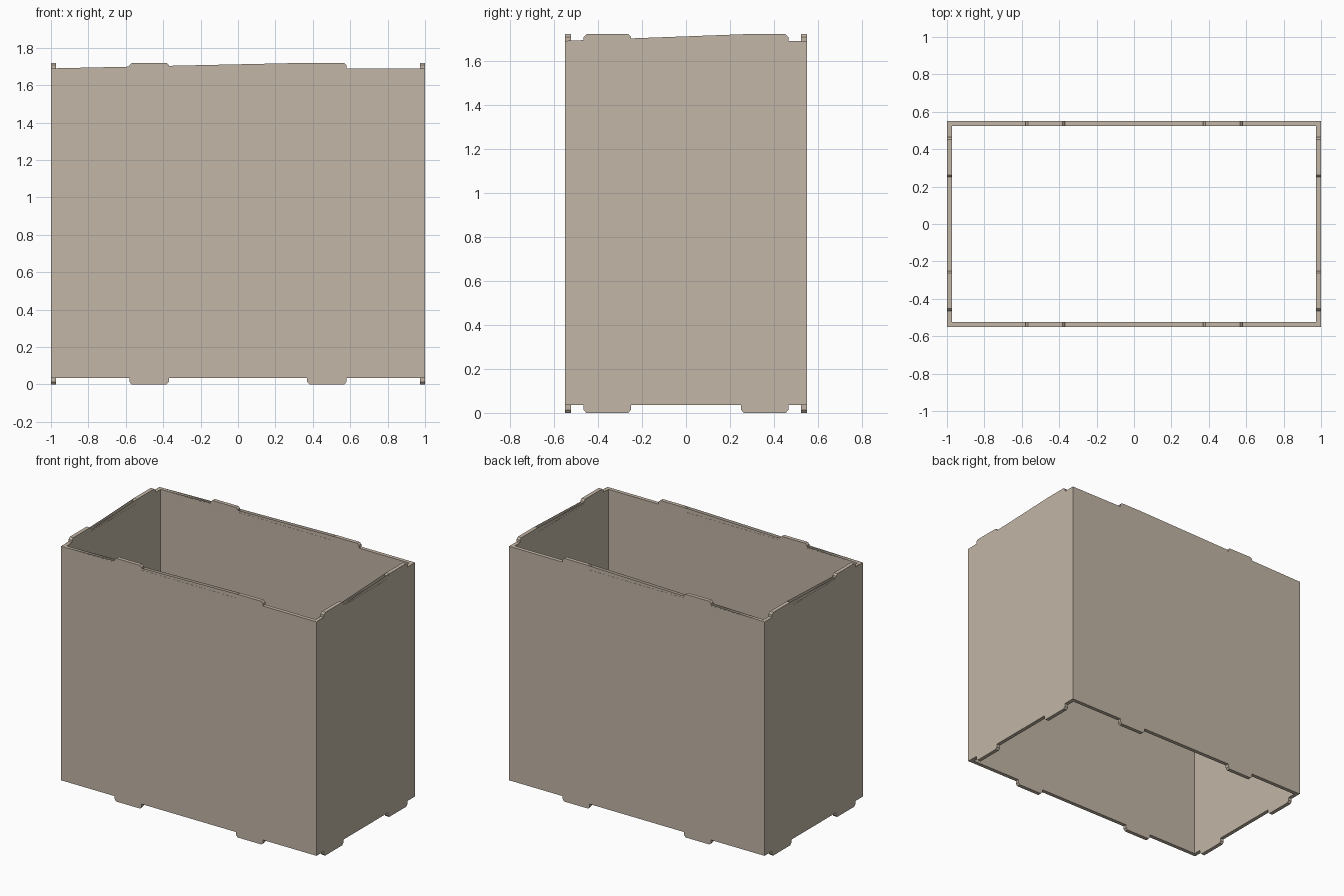
import bpy, bmesh
from mathutils import Matrix, Vector

if "Cube" in bpy.data.objects:
    bpy.data.objects.remove(bpy.data.objects["Cube"])

HX, HY, T = 1.0, 0.55, 0.027           # half length, half depth, wall thickness
Z0, Z1, TOP = 0.035, 1.69, 1.72        # wall bottom, wall top, tab top

mat = bpy.data.materials.new("cardboard beige")
mat.diffuse_color = (0.54, 0.465, 0.38, 1)
mat.use_nodes = True
mat.node_tree.nodes["Principled BSDF"].inputs["Base Color"].default_value = mat.diffuse_color


def tab(a, b, base, tip):
    """Profile of one tab from a to b, with chamfered corners; wider chamfer on one end."""
    s = 1 if b > a else -1
    k = base + (tip - base) * 0.6
    return [(a, base), (a, k), (a + s * 0.012, tip),
            (b - s * 0.012, tip), (b, k), (b, base)]


def wall_outline(half, inner, outer):
    """Closed wall profile: two tabs hanging below, two standing on top."""
    pts = [(-half, Z0)]
    pts += tab(-outer, -inner, Z0, 0) + tab(inner, outer, Z0, 0)
    pts += [(half, Z0), (half, Z1)]
    pts += tab(outer, inner, Z1, TOP) + tab(-inner, -outer, Z1, TOP)
    return pts + [(-half, Z1)]


def add_wall(bm, half, dist, inner, outer, turn, slope):
    """One panel with mitred ends, modelled facing -y and turned into place."""
    rot = Matrix.Rotation(turn, 3, 'Z')
    pts = wall_outline(half, inner, outer)
    lim = half - T
    out = [bm.verts.new(rot @ Vector((u, -dist, z))) for u, z in pts]
    inn = [bm.verts.new(rot @ Vector((max(-lim, min(lim, u)), -dist + T, z))) for u, z in pts]
    bm.faces.new(out)
    bm.faces.new(inn[::-1])
    n = len(pts)
    corner = pts.index((half, Z0))
    for i in range(n):
        if i in (corner, n - 1):       # mitred ends stay open and join the next wall
            continue
        j = (i + 1) % n
        bm.faces.new((out[j], out[i], inn[i], inn[j]))
    # thin sloping web from the low corner to the far top tab
    for d in (0.001, T - 0.001):
        e = half - d
        web = [(-slope * e, Z1), (slope * outer, Z1), (slope * (inner + 0.012), TOP)]
        vs = [bm.verts.new(rot @ Vector((u, -dist + d, z))) for u, z in web]
        flip = (slope < 0) != (d > 0.01)
        bm.faces.new(vs[::-1] if flip else vs)


# four walls of the open sleeve
bm = bmesh.new()
Q = 1.5707963268
add_wall(bm, HX, HY, 0.37, 0.58, 0, 1)
add_wall(bm, HY, HX, 0.25, 0.465, Q, 1)
add_wall(bm, HX, HY, 0.37, 0.58, 2 * Q, -1)
add_wall(bm, HY, HX, 0.25, 0.465, 3 * Q, -1)
bmesh.ops.remove_doubles(bm, verts=bm.verts, dist=0.0003)

mesh = bpy.data.meshes.new("open_box_sleeve")
bm.to_mesh(mesh)
bm.free()
mesh.materials.append(mat)
box = bpy.data.objects.new("open_box_sleeve", mesh)
bpy.context.collection.objects.link(box)
